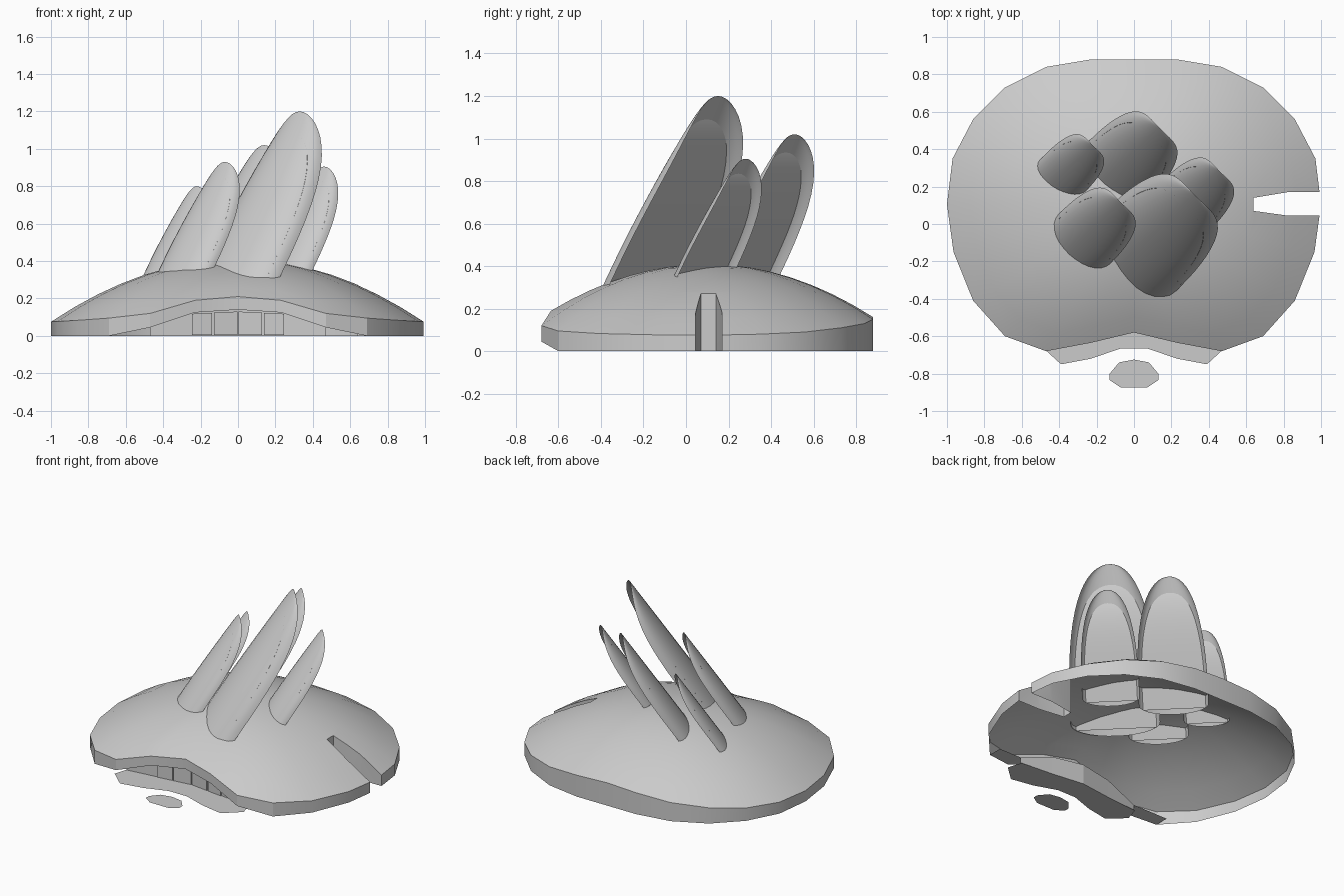
import bpy, math
from mathutils import Vector

if "Cube" in bpy.data.objects:
    bpy.data.objects.remove(bpy.data.objects["Cube"])


def make(name, verts, faces, smooth=None):
    me = bpy.data.meshes.new(name)
    me.from_pydata([tuple(v) for v in verts], [], faces)
    me.update()
    ob = bpy.data.objects.new(name, me)
    bpy.context.collection.objects.link(ob)
    if smooth:
        bpy.ops.object.select_all(action='DESELECT')
        ob.select_set(True)
        bpy.context.view_layer.objects.active = ob
        bpy.ops.object.shade_smooth_by_angle(angle=math.radians(smooth))
    return ob


def mirrored(half):
    """Mirror points listed from x=0 outwards, giving a left-to-right run."""
    return [(-p[0], *p[1:]) for p in reversed(half) if p[0] > 0] + list(half)


# Half outline of the rim from front centre round to back centre: x, y, bottom z, top z
half = [(0, -.58, .14, .21), (.23, -.635, .125, .19), (.47, -.68, .045, .12),
        (.69, -.60, 0, .095), (.86, -.41, 0, .083), (.965, -.15, 0, .077),
        (1, .105, 0, .075), (.97, .35, 0, .08), (.86, .56, 0, .09),
        (.69, .73, 0, .11), (.47, .84, 0, .13), (.23, .88, 0, .15), (0, .88, 0, .16)]
rim = half + [(-p[0], *p[1:]) for p in reversed(half[1:-1])]
N = len(rim)
C, TOP, RINGS = (0, .1), .41, 8

# Domed roof with an upright edge band, closed below only for cutting
verts = [(*C, TOP)]
for r in range(1, RINGS + 1):
    t = r / RINGS
    for x, y, zb, zt in rim:
        verts.append((C[0] + (x - C[0]) * t, C[1] + (y - C[1]) * t,
                      zt + (TOP - zt) * (1 - t * t)))
verts += [(x, y, zb) for x, y, zb, zt in rim]
verts.append((*C, 0))
last = len(verts) - 1
faces = []
for i in range(N):
    j = (i + 1) % N
    faces.append((0, 1 + i, 1 + j))
    for r in range(RINGS):
        a, b = 1 + r * N, 1 + (r + 1) * N
        faces.append((a + i, b + i, b + j, a + j))
    a = 1 + RINGS * N
    faces.append((a + i, last, a + j))
roof = make("roof_shell", verts, faces)

# Slot cut into the right side
plan = [(.64, .07), (.82, .045), (1.1, .045), (1.1, .17), (.82, .17), (.64, .14)]
n = len(plan)
cutter = make("slot_cutter", [(x, y, z) for z in (-.5, 1) for x, y in plan],
              [tuple(reversed(range(n))), tuple(range(n, 2 * n))] +
              [(i, (i + 1) % n, n + (i + 1) % n, n + i) for i in range(n)])
cutter.hide_render = True
mod = roof.modifiers.new("slot", 'BOOLEAN')
mod.operation, mod.object, mod.solver = 'DIFFERENCE', cutter, 'EXACT'
bpy.context.view_layer.objects.active = roof
roof.select_set(True)
bpy.ops.object.modifier_apply(modifier=mod.name)
bpy.data.objects.remove(cutter)

# Remove the underside so that the roof is an open shell
import bmesh
bm = bmesh.new()
bm.from_mesh(roof.data)
bm.normal_update()
bmesh.ops.delete(bm, geom=[f for f in bm.faces if f.normal.z < -.5], context='FACES')
bm.to_mesh(roof.data)
bm.free()
bpy.ops.object.select_all(action='DESELECT')
roof.select_set(True)
bpy.context.view_layer.objects.active = roof
bpy.ops.object.shade_smooth_by_angle(angle=math.radians(28))

# Recessed front wall and the soffit joining it to the roof edge
wall = mirrored([(0, -.50, .14), (.23, -.53, .125), (.47, -.56, .045), (.69, -.50, 0)])
edge = mirrored([p[:3] for p in half[:4]])
m = len(wall)
strip = [(i, i + 1, m + i + 1, m + i) for i in range(m - 1)]
make("soffit", edge + wall, strip)
make("front_wall", [(x, y, 0) for x, y, z in wall[1:-1]] + wall[1:-1],
     [(i, i + 1, m - 1 + i, m - 2 + i) for i in range(m - 3)])

# Window panes, mirrored about the centre
for side, word in ((1, "right"), (-1, "left")):
    for k, (x0, x1) in enumerate(((.004, .128), (.138, .245))):
        pts = []
        for dy in (-.012, -.002):
            for x, z in ((x0, .004), (x1, .004), (x1, .13 - .05 * x1), (x0, .13 - .05 * x0)):
                pts.append((side * x, -.50 - .13 * x + dy, z))
        make(f"window_{word}_{k}", pts,
             [(0, 1, 2, 3), (7, 6, 5, 4)] +
             [(i, i + 4, (i + 1) % 4 + 4, (i + 1) % 4) for i in range(4)])

# Flat paving in front
front = mirrored([(.07, -.665, 0), (.23, -.72, 0), (.39, -.75, 0), (.50, -.65, 0)])
back = mirrored([(0, -.50, 0), (.23, -.53, 0), (.47, -.55, 0)])
pave = front + back[::-1]
make("terrace", pave, [tuple(range(len(pave)))])
step = mirrored([(0, -.725, 0), (.08, -.74, 0), (.13, -.80, 0)])[::-1] + \
    [(-.13, -.835, 0), (-.07, -.875, 0), (.07, -.875, 0), (.13, -.835, 0)]
make("stepping_stone", step, [tuple(range(len(step)))])

# Leaning light hoods: curved back, open mouth facing back right, glass inside
D = Vector((1, 1, 0)).normalized()
P = Vector((-1, 1, 0)).normalized()


def hood(name, tip, floor=.29):
    s = (tip[2] - .38) / .82
    rows, cols = 16, 14
    low = (floor - .38) / (tip[2] - .38)
    us = [low] + [math.sin(math.pi / 2 * k / rows) for k in range(rows + 1)]

    def section(u):
        c = max(u, 0)
        width = .285 * s * math.sqrt(max(0, 1 - c ** 2.2))
        depth = .16 * s * (1 - c ** 4)
        spine = Vector((tip[0], tip[1], .38 + (tip[2] - .38) * u)) - D * .55 * s * (1 - u)
        return width, depth, spine

    vs, gs = [], []
    off = .07 * s
    for u in us:
        w, d, sp = section(u)
        for k in range(cols + 1):
            a = math.pi * k / cols
            vs.append(sp + P * w * math.cos(a) + D * d * (1 - math.sin(a)))
    fs = [(r * (cols + 1) + k, r * (cols + 1) + k + 1,
           (r + 1) * (cols + 1) + k + 1, (r + 1) * (cols + 1) + k)
          for r in range(len(us) - 1) for k in range(cols)]
    make(name + "_cover", vs, fs, 50)

    # Glass follows the mouth, set back until it meets the spine
    limit = (1 - off / (.16 * s)) ** .25
    gu = [low] + [limit * math.sin(math.pi / 2 * k / rows) for k in range(rows + 1)]
    for u in gu:
        w, d, sp = section(u)
        f = min(1, off / d)
        g = w * math.sqrt(max(0, 1 - f * f))
        for q in (-1, 1):
            gs.append(sp + D * (d - off) + P * g * q)
    make(name + "_glass", gs, [(2 * r, 2 * r + 1, 2 * r + 3, 2 * r + 2)
                               for r in range(len(gu) - 1)], 50)


for name, tip in (("hood_main", (.33, .15, 1.2)), ("hood_front_left", (-.07, .115, .93)),
                  ("hood_back", (.14, .51, 1.02)), ("hood_back_left", (-.22, .42, .80)),
                  ("hood_right", (.46, .28, .905))):
    hood(name, tip)
